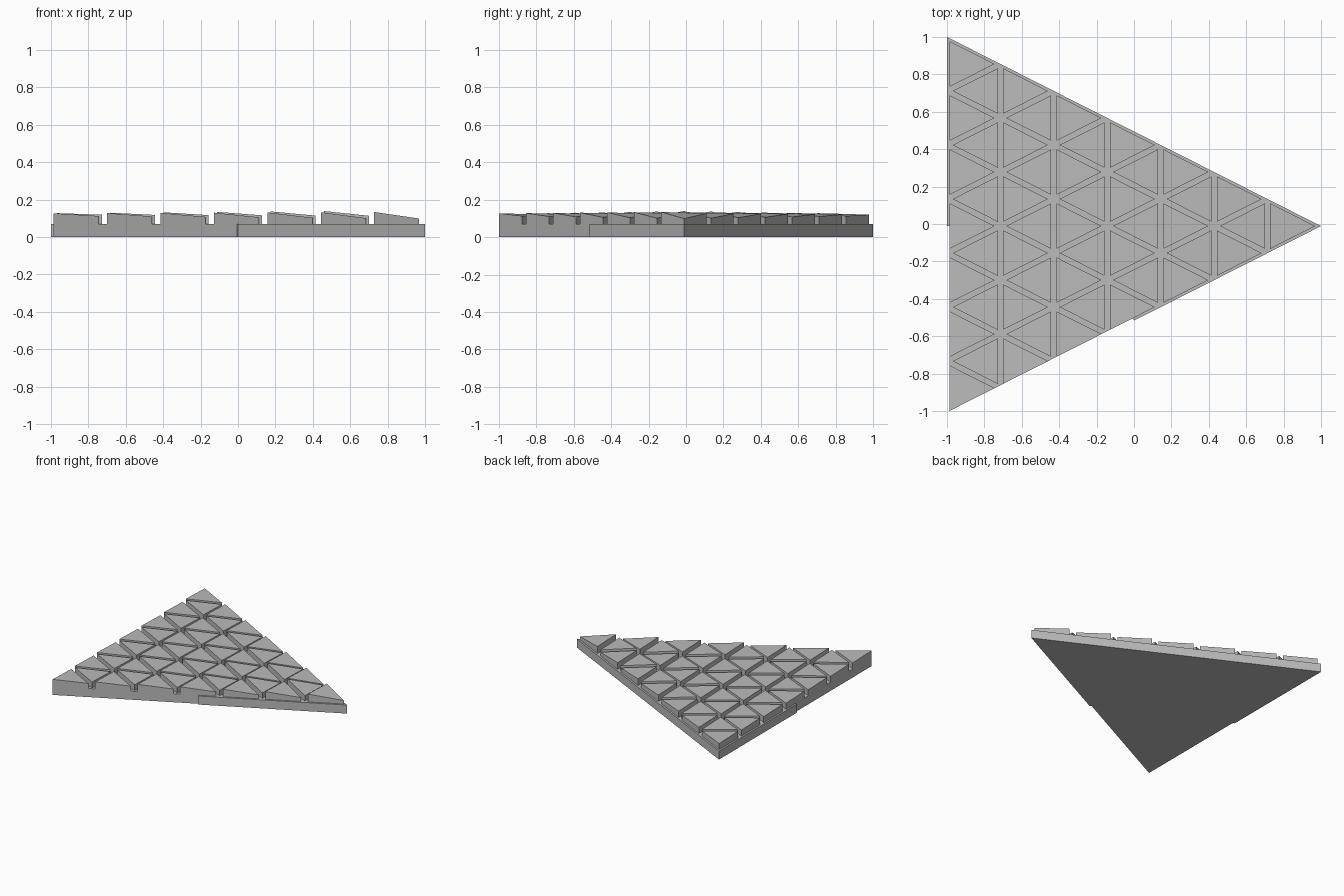
import bpy
import bmesh
from mathutils import Vector

cube = bpy.data.objects.get("Cube")
if cube:
    bpy.data.objects.remove(cube, do_unlink=True)

ROWS = 7
HALF = 1.011        # half width of the wide edge
MID = -0.011        # y of the tip
GAP = 0.014         # inset of each tile from its grid cell
BASE_H = 0.07
TILE_H = 0.12

grey = bpy.data.materials.new("plain_grey")
grey.use_nodes = True
colour = (0.5, 0.5, 0.5, 1)
grey.diffuse_color = colour
grey.node_tree.nodes["Principled BSDF"].inputs["Base Color"].default_value = colour


def add_prism(bm, outline, bottom, top):
    """Prism over an anticlockwise outline; top(p) gives the height at p."""
    low = [bm.verts.new((p.x, p.y, bottom)) for p in outline]
    high = [bm.verts.new((p.x, p.y, top(p))) for p in outline]
    bm.faces.new(low[::-1])
    bm.faces.new(high)
    n = len(outline)
    for i in range(n):
        j = (i + 1) % n
        bm.faces.new((low[i], low[j], high[j], high[i]))


def make_object(name, bm):
    mesh = bpy.data.meshes.new(name)
    bm.to_mesh(mesh)
    bm.free()
    mesh.materials.append(grey)
    obj = bpy.data.objects.new(name, mesh)
    bpy.context.collection.objects.link(obj)
    return obj


# Base plate: half of the wide edge and half of the front edge step inward
tip, back, front = Vector((1, MID)), Vector((-1, MID + HALF)), Vector((-1, MID - HALF))
normal = Vector((-HALF, 2)).normalized()
front_mid = (tip + front) / 2
corner_rise = GAP * (HALF / 2 + Vector((HALF, 2)).length / 2)
outline = [
    tip, back, Vector((-1, MID)), Vector((-1 + GAP, MID)),
    front + Vector((GAP, corner_rise)),
    front_mid + normal * GAP, front_mid,
]
bm = bmesh.new()
add_prism(bm, outline, 0, lambda p: BASE_H)
make_object("base_plate", bm)


# Raised tiles: one per triangular cell, tops tilted more towards the tip
def grid(row, step):
    return Vector((-1 + 2 * row / ROWS, MID - HALF + (step + row / 2) * 2 * HALF / ROWS))


def add_tile(bm, a, b, c):
    la, lb, lc = (b - c).length, (c - a).length, (a - b).length
    around = la + lb + lc
    incentre = (a * la + b * lb + c * lc) / around
    radius = abs((b - a).cross(c - a)) / around
    scale = 1 - GAP / radius
    tile = [incentre + (p - incentre) * scale for p in (a, b, c)]
    centre = sum(tile, Vector((0, 0))) / 3
    slope = Vector((-0.09 - 0.05 * centre.x, -0.03))
    add_prism(bm, tile, BASE_H, lambda p: TILE_H + slope.dot(p - centre))


bm = bmesh.new()
for row in range(ROWS):
    for step in range(ROWS - row):
        add_tile(bm, grid(row, step), grid(row + 1, step), grid(row, step + 1))
        if step:
            add_tile(bm, grid(row, step), grid(row + 1, step - 1), grid(row + 1, step))
make_object("tilted_tiles", bm)
